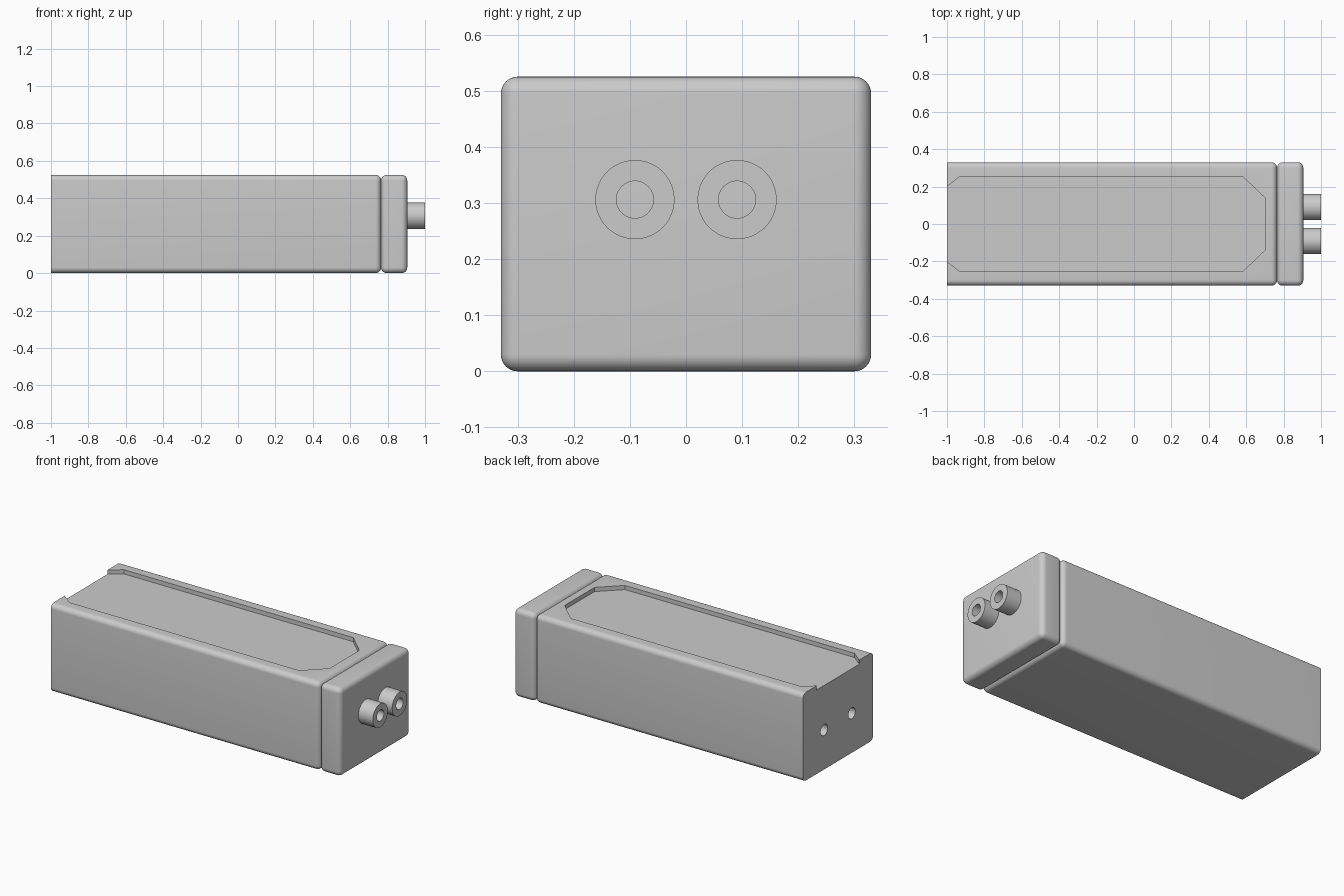
import bpy, bmesh, math
from mathutils import Matrix

cube = bpy.data.objects.get("Cube")
if cube:
    bpy.data.objects.remove(cube, do_unlink=True)

GREY = (0.6, 0.6, 0.6, 1)
grey = bpy.data.materials.new("plain grey")
grey.use_nodes = True
grey.diffuse_color = GREY
grey.node_tree.nodes["Principled BSDF"].inputs["Base Color"].default_value = GREY

HEIGHT, HALF_DEPTH, FILLET = 0.525, 0.33, 0.03


def make_object(name, bm):
    bmesh.ops.recalc_face_normals(bm, faces=bm.faces)
    mesh = bpy.data.meshes.new(name)
    bm.to_mesh(mesh)
    bm.free()
    mesh.materials.append(grey)
    obj = bpy.data.objects.new(name, mesh)
    bpy.context.collection.objects.link(obj)
    return obj


def rounded_box(name, x0, x1, square_end=False):
    """Box along x; square_end keeps the x0 end free of fillets."""
    bm = bmesh.new()
    bmesh.ops.create_cube(bm, size=1)
    for v in bm.verts:
        v.co.x = x0 if v.co.x < 0 else x1
        v.co.y *= 2 * HALF_DEPTH
        v.co.z = (v.co.z + 0.5) * HEIGHT
    edges = [e for e in bm.edges
             if not (square_end and all(v.co.x == x0 for v in e.verts))]
    bmesh.ops.bevel(bm, geom=edges, offset=FILLET, segments=8,
                    profile=0.5, affect='EDGES')
    return make_object(name, bm)


def rod(name, radius, x0, x1, y, z):
    bm = bmesh.new()
    place = Matrix.Translation(((x0 + x1) / 2, y, z)) @ Matrix.Rotation(math.pi / 2, 4, 'Y')
    bmesh.ops.create_cone(bm, cap_ends=True, segments=48, radius1=radius,
                          radius2=radius, depth=x1 - x0, matrix=place)
    return make_object(name, bm)


def prism(name, outline, z0, z1):
    bm = bmesh.new()
    face = bm.faces.new([bm.verts.new((x, y, z0)) for x, y in outline])
    top = bmesh.ops.extrude_face_region(bm, geom=[face])["geom"]
    bmesh.ops.translate(bm, vec=(0, 0, z1 - z0),
                        verts=[g for g in top if isinstance(g, bmesh.types.BMVert)])
    return make_object(name, bm)


def select(obj):
    bpy.ops.object.select_all(action='DESELECT')
    obj.select_set(True)
    bpy.context.view_layer.objects.active = obj


def cut(obj, cutter):
    mod = obj.modifiers.new("cut", 'BOOLEAN')
    mod.operation = 'DIFFERENCE'
    mod.solver = 'EXACT'
    mod.object = cutter
    select(obj)
    bpy.ops.object.modifier_apply(modifier=mod.name)
    bpy.data.objects.remove(cutter, do_unlink=True)


def smooth(obj):
    select(obj)
    bpy.ops.object.shade_smooth_by_angle(angle=math.radians(30))


# Main body with a shallow chamfered recess on top, open at the square end
body = rounded_box("body", -1, 0.765, square_end=True)
side = [(-1.1, 0.121), (-0.93, 0.255), (0.58, 0.255), (0.70, 0.14)]
outline = side + [(x, -y) for x, y in reversed(side)]
cut(body, prism("recess_cutter", outline, HEIGHT - 0.025, HEIGHT + 0.1))

# Two blind holes in the square end
for y in (-0.13, 0.13):
    cut(body, rod("hole_cutter", 0.033, -1.1, -0.85, y, 0.235))
smooth(body)

# End cap
cap = rounded_box("end_cap", 0.765, 0.905)
smooth(cap)

# Hollow connector pegs
for label, y in (("front", -0.091), ("back", 0.091)):
    peg = rod(label + "_peg", 0.0705, 0.895, 1, y, 0.306)
    cut(peg, rod("bore_cutter", 0.033, 0.85, 1.1, y, 0.306))
    smooth(peg)
